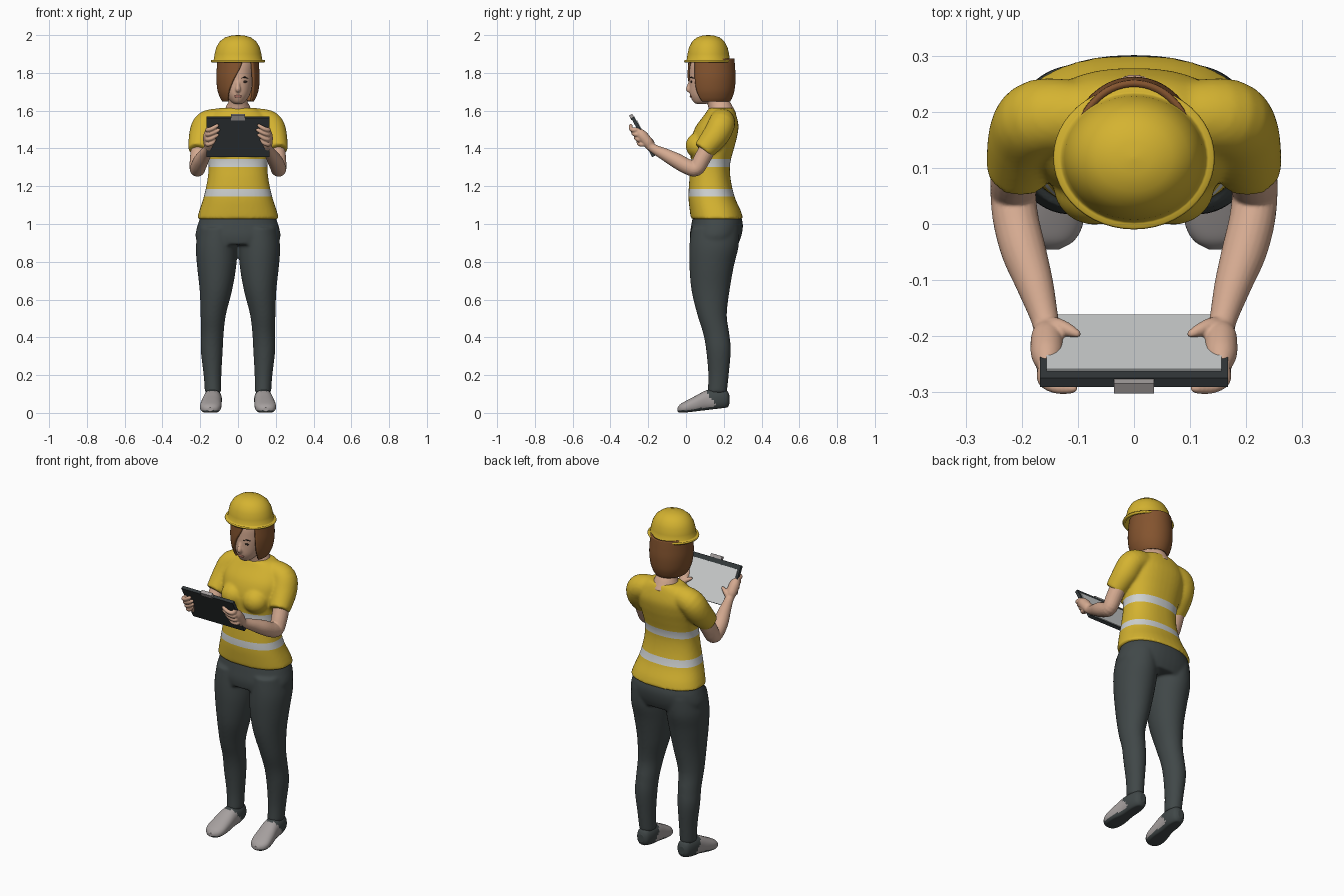
import bpy, bmesh, math
from mathutils import Vector, Matrix

if "Cube" in bpy.data.objects:
    bpy.data.objects.remove(bpy.data.objects["Cube"])


def material(name, r, g, b):
    m = bpy.data.materials.new(name)
    m.diffuse_color = (r, g, b, 1)
    m.use_nodes = True
    m.node_tree.nodes["Principled BSDF"].inputs["Base Color"].default_value = m.diffuse_color
    return m


YELLOW = material("safety yellow", 0.66, 0.45, 0.03)
SILVER = material("reflective silver", 0.62, 0.64, 0.64)
CHARCOAL = material("charcoal cloth", 0.052, 0.064, 0.065)
SKIN = material("skin", 0.66, 0.40, 0.28)
HAIR = material("brown hair", 0.23, 0.088, 0.028)
GREY = material("shoe grey", 0.38, 0.35, 0.345)
BOARD = material("board dark", 0.035, 0.043, 0.046)
DARK = material("eye dark", 0.03, 0.02, 0.015)
LIP = material("lip", 0.42, 0.17, 0.13)


def resample(rows, k=5):
    """Catmull-Rom interpolation of tuples"""
    out = []
    for i in range(len(rows) - 1):
        p0, p1, p2, p3 = (rows[max(i - 1, 0)], rows[i], rows[i + 1], rows[min(i + 2, len(rows) - 1)])
        for j in range(k):
            t = j / k
            out.append([0.5 * (2 * b + (c - a) * t + (2 * a - 5 * b + 4 * c - d) * t * t
                               + (3 * b - a - 3 * c + d) * t ** 3) for a, b, c, d in zip(p0, p1, p2, p3)])
    return out + [list(rows[-1])]


def skin_rings(bm, rings, caps=True, closed=True):
    vs = [[bm.verts.new(p) for p in ring] for ring in rings]
    n = len(vs[0])
    for a, b in zip(vs, vs[1:]):
        for i in range(n if closed else n - 1):
            bm.faces.new((a[i], a[(i + 1) % n], b[(i + 1) % n], b[i]))
    if caps:
        bm.faces.new(vs[0])
        bm.faces.new(vs[-1])


def loft(bm, rows, axis="z", power=2.0, n=40, k=5):
    """rows: (position, centre x, centre 2, radius x, radius 2)"""
    rings = []
    for a, cx, cb, rx, rb in resample(rows, k):
        ring = []
        for i in range(n):
            t = 2 * math.pi * i / n
            c, s = math.cos(t), math.sin(t)
            x = cx + rx * math.copysign(abs(c) ** (2 / power), c)
            b = cb + rb * math.copysign(abs(s) ** (2 / power), s)
            ring.append((x, b, a) if axis == "z" else (x, a, b))
        rings.append(ring)
    skin_rings(bm, rings)


def tube(bm, pts, side=1, n=20, k=5):
    """pts: (x, y, z, radius)"""
    rows = [(Vector((p[0] * side, p[1], p[2])), p[3]) for p in resample(pts, k)]
    rings, a = [], None
    for i, (c, r) in enumerate(rows):
        t = (rows[min(i + 1, len(rows) - 1)][0] - rows[max(i - 1, 0)][0]).normalized()
        a = t.orthogonal() if a is None else a - t * a.dot(t)
        a.normalize()
        b = t.cross(a)
        rings.append([c + r * (a * math.cos(q) + b * math.sin(q))
                      for q in (2 * math.pi * j / n for j in range(n))])
    skin_rings(bm, rings)


def ball(bm, loc, scale):
    bmesh.ops.create_uvsphere(bm, u_segments=24, v_segments=16, radius=1,
                              matrix=Matrix.Translation(loc) @ Matrix.Diagonal((*scale, 1)))


def finish(name, bm, mats, voxel=0, smooth=0, cuts=(), rule=None, shade=True):
    """Make the object, optionally fuse its shells, cut it level and colour by rule"""
    bmesh.ops.recalc_face_normals(bm, faces=bm.faces)
    me = bpy.data.meshes.new(name)
    bm.to_mesh(me)
    bm.free()
    ob = bpy.data.objects.new(name, me)
    bpy.context.collection.objects.link(ob)
    if voxel:
        m = ob.modifiers.new("fuse", "REMESH")
        m.mode, m.voxel_size = "VOXEL", voxel
        s = ob.modifiers.new("smooth", "SMOOTH")
        s.factor, s.iterations = 0.5, smooth
        fused = bpy.data.meshes.new_from_object(ob.evaluated_get(bpy.context.evaluated_depsgraph_get()))
        ob.modifiers.clear()
        ob.data = me = fused
    me.materials.clear()
    for m in mats:
        me.materials.append(m)
    if cuts:
        b = bmesh.new()
        b.from_mesh(me)
        for z in cuts:
            bmesh.ops.bisect_plane(b, geom=b.verts[:] + b.edges[:] + b.faces[:],
                                   plane_co=(0, 0, z), plane_no=(0, 0, 1))
        b.to_mesh(me)
        b.free()
    for p in me.polygons:
        p.use_smooth = shade and len(p.vertices) < 10
        p.material_index = rule(p.center) if rule else 0
    return ob


# Shirt: torso, bust and sleeves fused, with two reflective bands
bm = bmesh.new()
loft(bm, [(1.025, 0, .165, .218, .138), (1.07, 0, .155, .205, .135), (1.145, 0, .135, .181, .122),
          (1.24, 0, .127, .161, .109), (1.32, 0, .130, .156, .104), (1.40, 0, .138, .168, .116),
          (1.46, 0, .150, .178, .120), (1.52, 0, .166, .178, .112), (1.58, 0, .182, .145, .083),
          (1.615, 0, .186, .092, .064)], power=2.3)
for s in (1, -1):
    ball(bm, (s * .07, .068, 1.415), (.074, .07, .07))
    tube(bm, [(.09, .19, 1.55, .064), (.165, .188, 1.528, .071), (.19, .155, 1.465, .070),
              (.208, .09, 1.388, .056)], s, 28)
finish("shirt", bm, [YELLOW, SILVER], .008, 6, (1.145, 1.185, 1.302, 1.345),
       lambda c: int(abs(c.x) < .19 and (1.145 < c.z < 1.185 or 1.302 < c.z < 1.345)))

# Trousers
bm = bmesh.new()
loft(bm, [(1.06, 0, .162, .19, .122), (1.0, 0, .165, .212, .136), (.94, 0, .157, .225, .137),
          (.89, 0, .150, .212, .125)], power=2.2)
for s in (1, -1):
    loft(bm, [(.98, s * .11, .155, .10, .128), (.88, s * .114, .148, .109, .130),
              (.78, s * .113, .136, .104, .118), (.65, s * .117, .130, .086, .101),
              (.52, s * .131, .138, .067, .078), (.42, s * .136, .160, .060, .069),
              (.33, s * .139, .172, .058, .065), (.20, s * .135, .172, .047, .054),
              (.105, s * .132, .165, .043, .051)])
finish("trousers", bm, [CHARCOAL], .008, 5)

# Shoes: light toe, dark heel and sole
for s, label in ((1, "left"), (-1, "right")):
    bm = bmesh.new()
    loft(bm, [(.230, s * .132, .07, .016, .022), (.215, s * .132, .072, .036, .046),
              (.17, s * .133, .070, .047, .056), (.11, s * .136, .064, .049, .056),
              (.05, s * .142, .044, .055, .046), (0, s * .146, .030, .055, .034),
              (-.03, s * .147, .022, .040, .024), (-.045, s * .147, .018, .014, .010)], axis="y", power=2.3)
    for v in bm.verts:
        v.co.z = max(v.co.z, .002 + max(0, .12 * v.co.y))
    finish(label + "_shoe", bm, [GREY, CHARCOAL], rule=lambda c: int(
        c.y + .7 * c.z > .185 or c.z < .014 + .15 * max(c.y, 0)))

# Clipboard frame: X across, N towards the body, U up the board
N, U, BASE = Vector((0, .88, .475)), Vector((0, -.475, .88)), Vector((0, -.172, 1.36))


def on_board(x, n, u):
    return Vector((x, 0, 0)) + N * n + U * u + BASE


def plate(name, mat, centre, size):
    basis = Matrix((Vector((1, 0, 0)), N, U)).transposed().to_4x4()
    b = bmesh.new()
    bmesh.ops.create_cube(b, size=1, matrix=Matrix.Translation(on_board(*centre)) @ basis
                          @ Matrix.Diagonal((*size, 1)))
    return finish(name, b, [mat], shade=False)


plate("clipboard", BOARD, (0, 0, .115), (.335, .018, .234))
plate("paper", SILVER, (0, .010, .104), (.312, .006, .205))
plate("clip", GREY, (0, -.003, .236), (.072, .020, .028))

# Arms and hands, fingers wrapped round the board
for s, label in ((1, "left"), (-1, "right")):
    bm = bmesh.new()
    tube(bm, [(.200, .13, 1.43, .045), (.211, .085, 1.345, .044), (.215, .052, 1.293, .041),
              (.210, .005, 1.305, .041), (.196, -.05, 1.335, .040), (.176, -.11, 1.367, .033),
              (.157, -.178, 1.403, .024), (.155, -.205, 1.435, .029), (.155, -.235, 1.472, .028),
              (.155, -.256, 1.500, .014)], s)
    for u, reach in ((.085, .115), (.115, .102), (.145, .096), (.172, .102)):
        pts = [(.158, -.005, u - .01, .013), (.160, -.028, u, .0125), (.138, -.036, u + .012, .0115),
               (reach + .01, -.030, u + .026, .010), (reach, -.026, u + .031, .005)]
        tube(bm, [(*on_board(*p[:3]), p[3]) for p in pts], s, 12)
    thumb = [(.152, .016, .05, .018), (.135, .026, .068, .014), (.112, .024, .085, .011),
             (.096, .021, .094, .005)]
    tube(bm, [(*on_board(*p[:3]), p[3]) for p in thumb], s, 12)
    finish(label + "_arm", bm, [SKIN], .004, 3)

# Head, nose and neck
bm = bmesh.new()
loft(bm, [(1.636, 0, .078, .020, .026), (1.65, 0, .088, .040, .052), (1.685, 0, .104, .063, .083),
          (1.74, 0, .115, .078, .097), (1.79, 0, .121, .085, .103), (1.85, 0, .125, .086, .102),
          (1.91, 0, .125, .062, .076)])
tube(bm, [(0, .026, 1.765, .007), (0, .017, 1.735, .010), (0, .013, 1.713, .0135), (0, .022, 1.702, .009)])
tube(bm, [(0, .185, 1.57, .085), (0, .178, 1.615, .066), (0, .162, 1.65, .050), (0, .150, 1.71, .050)], n=28)
finish("head", bm, [SKIN], .005, 3)

# Face details
bm = bmesh.new()
for s in (1, -1):
    ball(bm, (s * .036, .0285, 1.753), (.014, .005, .0055))
    tube(bm, [(.018, .022, 1.772, .002), (.036, .0275, 1.777, .003), (.054, .041, 1.771, .002)], s, 8)
finish("eyes_and_brows", bm, [DARK])
bm = bmesh.new()
ball(bm, (0, .0255, 1.676), (.021, .006, .007))
finish("lips", bm, [LIP])

# Bobbed hair with a fringe swept to one side
bm = bmesh.new()
rings = []
for z, r, start, end in resample([(1.875, .108, .75, .25), (1.83, .112, .78, .12), (1.77, .115, .80, -.18),
                                  (1.71, .109, .85, -.45), (1.67, .096, .95, -.62), (1.648, .083, 1.05, -.72)]):
    ring = []
    for i in range(61):
        t = start + (2 * math.pi + end - start) * i / 60
        ring.append((r * math.sin(t), .135 - (r * .9 + .024) * math.cos(t), z))
    rings.append(ring)
skin_rings(bm, rings, caps=False, closed=False)
hair = finish("hair", bm, [HAIR])
if sum(p.normal.dot(p.center - Vector((0, .135, 1.76))) for p in hair.data.polygons) < 0:
    hair.data.flip_normals()
thick = hair.modifiers.new("thickness", "SOLIDIFY")
thick.thickness, thick.offset = .012, -1

# Hard hat: turned profile, slightly narrower front to back
bm = bmesh.new()
profile = [(.08, 1.96), (.110, 1.92), (.119, 1.872), (.126, 1.858), (.140, 1.855), (.144, 1.862),
           (.141, 1.869), (.133, 1.866), (.128, 1.872), (.124, 1.90), (.115, 1.935), (.097, 1.966),
           (.068, 1.988), (.032, 1.998), (.003, 2.0)]
skin_rings(bm, [[(r * math.cos(t), .118 + .887 * r * math.sin(t), z)
                 for t in (2 * math.pi * i / 48 for i in range(48))] for r, z in profile])
finish("hard_hat", bm, [YELLOW])
